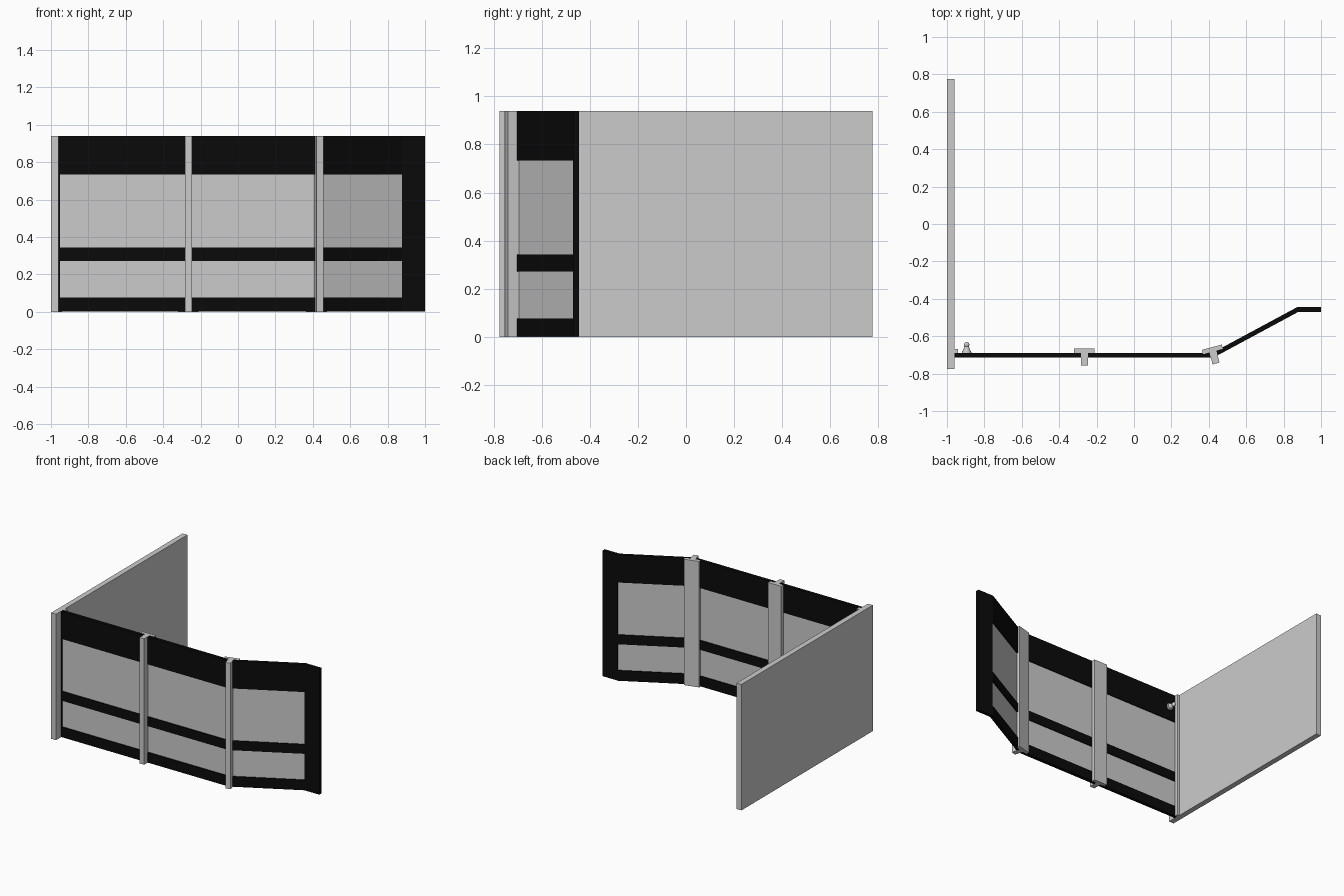
import bpy, bmesh
from math import radians
from mathutils import Vector, Matrix

if "Cube" in bpy.data.objects:
    bpy.data.objects.remove(bpy.data.objects["Cube"])

H = 0.94
black = bpy.data.materials.new("black_frame")
black.diffuse_color = (0.003, 0.003, 0.003, 1)
black.use_nodes = True
black.node_tree.nodes["Principled BSDF"].inputs["Base Color"].default_value = black.diffuse_color


def finish(name, bm, mat=None):
    bmesh.ops.recalc_face_normals(bm, faces=bm.faces)
    me = bpy.data.meshes.new(name)
    bm.to_mesh(me)
    bm.free()
    ob = bpy.data.objects.new(name, me)
    bpy.context.collection.objects.link(ob)
    if mat:
        me.materials.append(mat)
    return ob


def prism(name, outline, z0, z1, mat=None):
    """Extrude a plan outline from z0 to z1."""
    bm = bmesh.new()
    f = bm.faces.new([bm.verts.new((x, y, z0)) for x, y in outline])
    r = bmesh.ops.extrude_face_region(bm, geom=[f])
    vs = [v for v in r["geom"] if isinstance(v, bmesh.types.BMVert)]
    bmesh.ops.translate(bm, verts=vs, vec=(0, 0, z1 - z0))
    return finish(name, bm, mat)


def box(name, x0, x1, y0, y1, z0, z1, mat=None):
    return prism(name, [(x0, y0), (x1, y0), (x1, y1), (x0, y1)], z0, z1, mat)


def thicken(path, t):
    """Mitred outline of thickness t around a plan path."""
    pts = [Vector(p) for p in path]
    side = []
    for i, p in enumerate(pts):
        a = (p - pts[i - 1]).normalized() if i else None
        b = (pts[i + 1] - p).normalized() if i < len(pts) - 1 else None
        a, b = a or b, b or a
        n = Vector((-a.y - b.y, a.x + b.x)).normalized()
        side.append(n * (t / 2 / n.dot(Vector((-a.y, a.x)))))
    return [p - s for p, s in zip(pts, side)] + [p + s for p, s in zip(pts, side)][::-1]


# side wall
box("side_wall", -1, -0.96, -0.775, 0.775, 0, H)

# black rails following the bent plan, with their end stiles
Y = -0.7025
path = [(-0.96, Y), (0.42, Y), (0.875, -0.4575), (1.0, -0.4575)]
rails = {"bottom": (0.001, 0.077), "middle": (0.273, 0.343), "top": (0.734, 0.939)}
for n, (z0, z1) in rails.items():
    prism(n + "_rail", thicken(path, 0.025), z0, z1, black)
for n, z0, z1 in (("lower", 0.077, 0.273), ("upper", 0.343, 0.734)):
    prism(n + "_end_stile", thicken([(0.878, -0.4575), path[3]], 0.025), z0, z1, black)
    box(n + "_wall_stile", -0.96, -0.952, Y - 0.0125, Y + 0.0125, z0, z1, black)
    # glazing
    prism(n + "_pane", thicken([(-0.952, Y)] + path[1:2] + [(0.88, -0.4555)], 0.01), z0, z1)

# T-section posts: flange behind the frame, stem passing in front
tee = [(-0.055, 0), (-0.019, 0), (-0.019, -0.066), (0.019, -0.066),
       (0.019, 0), (0.055, 0), (0.055, 0.024), (-0.055, 0.024)]
for n, x, y, ang in (("middle_post", -0.265, -0.69, 0), ("corner_post", 0.422, -0.682, 15)):
    ob = prism(n, tee, 0, H)
    ob.location = (x, y, 0)
    ob.rotation_euler.z = radians(ang)

# wall batten
box("wall_batten", -0.96, -0.942, -0.69, -0.667, 0, H)

# coat hook at the back of the top rail
HX, HZ = -0.895, 0.835
bm = bmesh.new()
to_y = Matrix.Rotation(radians(-90), 4, "X")
for r1, r2, d, y, z in ((0.026, 0.024, 0.01, -0.685, HZ), (0.022, 0.011, 0.03, -0.668, HZ)):
    bmesh.ops.create_cone(bm, cap_ends=True, segments=20, radius1=r1, radius2=r2, depth=d,
                          matrix=Matrix.Translation((HX, y, z)) @ to_y)
bmesh.ops.create_uvsphere(bm, u_segments=20, v_segments=12, radius=0.015,
                          matrix=Matrix.Translation((HX, -0.646, HZ)))
hook = finish("coat_hook", bm)
bpy.context.view_layer.objects.active = hook
hook.select_set(True)
bpy.ops.object.shade_smooth_by_angle()
